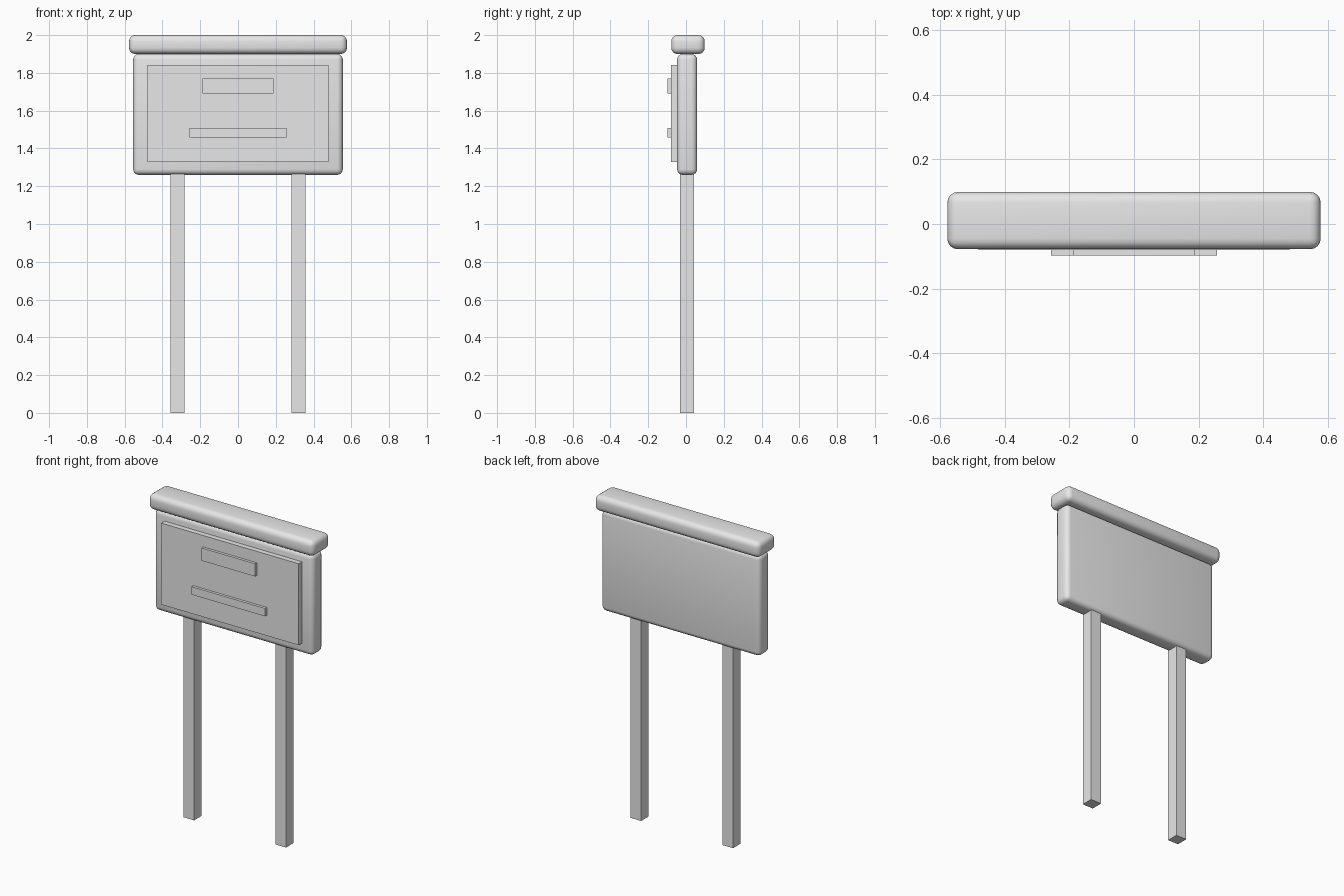
import bpy

if "Cube" in bpy.data.objects:
    bpy.data.objects.remove(bpy.data.objects["Cube"])

grey = bpy.data.materials.new("light_grey")
grey.diffuse_color = (0.8, 0.8, 0.8, 1)
grey.use_nodes = True
grey.node_tree.nodes["Principled BSDF"].inputs["Base Color"].default_value = grey.diffuse_color


def box(name, x, y, z, bevel=0):
    """Box from (min, max) ranges, optionally with rounded edges."""
    lo, hi = zip(x, y, z)
    bpy.ops.mesh.primitive_cube_add(size=1, location=[(a + b) / 2 for a, b in zip(lo, hi)])
    ob = bpy.context.object
    ob.name = name
    ob.scale = [b - a for a, b in zip(lo, hi)]
    bpy.ops.object.transform_apply(location=False, rotation=False, scale=True)
    ob.data.materials.append(grey)
    if bevel:
        mod = ob.modifiers.new("rounded_edges", "BEVEL")
        mod.width = bevel
        mod.segments = 4
        bpy.ops.object.modifier_apply(modifier=mod.name)
        bpy.ops.object.shade_smooth_by_angle()
    return ob


# Two square posts, set slightly into the board
for side, c in (("left", -0.321), ("right", 0.321)):
    box(side + "_post", (c - 0.037, c + 0.037), (-0.032, 0.042), (0, 1.29))

# Rounded board and overhanging cap
box("board", (-0.555, 0.555), (-0.047, 0.059), (1.26, 1.90), 0.03)
box("top_cap", (-0.577, 0.577), (-0.078, 0.099), (1.90, 2.0), 0.033)

# Front panel with two raised bars
box("front_panel", (-0.48, 0.48), (-0.08, -0.04), (1.328, 1.842))
box("upper_bar", (-0.187, 0.187), (-0.097, -0.075), (1.69, 1.77))
box("lower_bar", (-0.257, 0.257), (-0.097, -0.075), (1.457, 1.507))
